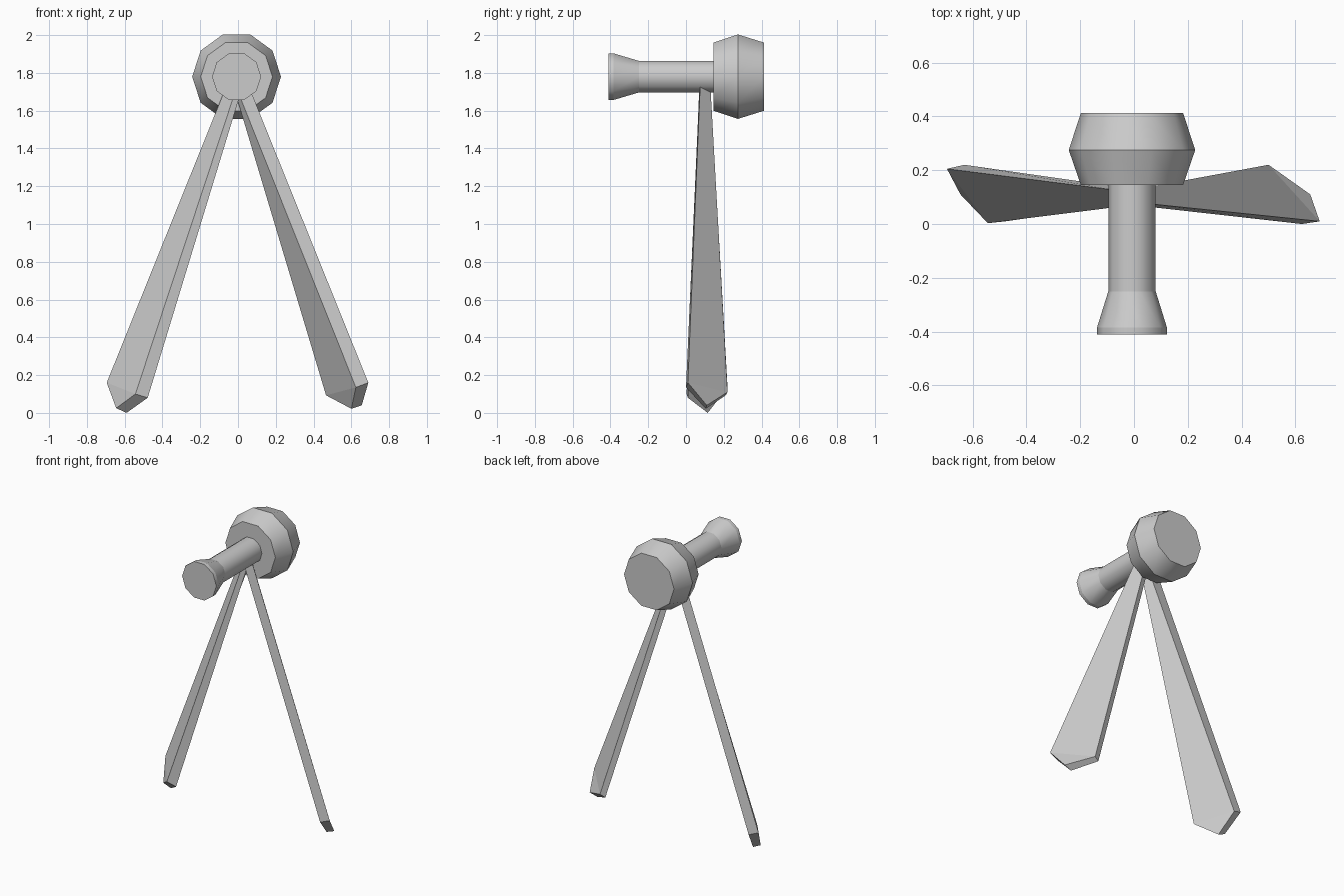
import bpy, bmesh, math

if "Cube" in bpy.data.objects:
    bpy.data.objects.remove(bpy.data.objects["Cube"])

grey = bpy.data.materials.new("light_grey")
grey.diffuse_color = (0.6, 0.6, 0.6, 1)
grey.use_nodes = True
grey.node_tree.nodes["Principled BSDF"].inputs["Base Color"].default_value = grey.diffuse_color


def finish(name, bm):
    bmesh.ops.recalc_face_normals(bm, faces=bm.faces)
    mesh = bpy.data.meshes.new(name)
    bm.to_mesh(mesh)
    bm.free()
    mesh.materials.append(grey)
    obj = bpy.data.objects.new(name, mesh)
    bpy.context.collection.objects.link(obj)
    return obj


def turned(name, profile, sides=10, cx=-0.0075, cz=1.78):
    """Closed solid of (y, radius) rings turned about the y axis, smooth around, crisp at rings."""
    bm = bmesh.new()
    rings = []
    for y, r in profile:
        rings.append([bm.verts.new((cx + r * math.cos(math.tau * i / sides), y,
                                    cz + r * math.sin(math.tau * i / sides)))
                      for i in range(sides)])
    for a, b in zip(rings, rings[1:]):
        for i in range(sides):
            j = (i + 1) % sides
            bm.faces.new((a[i], a[j], b[j], b[i])).smooth = True
    bm.faces.new(rings[0])
    bm.faces.new(rings[-1])
    for ring in rings:
        for i in range(sides):
            bm.edges.get((ring[i], ring[(i + 1) % sides])).smooth = False
    return finish(name, bm)


def leg(name, outer, inner):
    """Twisted blade: each side lists wide corner, tip, narrow corner, two top corners."""
    bm = bmesh.new()
    o = [bm.verts.new(p) for p in outer]
    n = [bm.verts.new(p) for p in inner]
    for s in (o, n):
        bm.faces.new((s[0], s[1], s[2]))
        bm.faces.new((s[0], s[2], s[3], s[4]))
    for i in range(5):
        j = (i + 1) % 5
        bm.faces.new((o[i], o[j], n[j], n[i]))
    return finish(name, bm)


# Eyepiece, tube and head
turned("tube_and_head", [(-0.41, 0.13), (-0.385, 0.13), (-0.25, 0.088), (0.145, 0.088),
                         (0.145, 0.19), (0.275, 0.235), (0.412, 0.19)])

# Splayed legs, twisted opposite ways
leg("right_leg",
    [(0.69, 0.01, 0.16), (0.655, 0.11, 0.04), (0.5, 0.22, 0.11),
     (0.015, 0.13, 1.715), (0.057, 0.075, 1.73)],
    [(0.624, 0.0, 0.135), (0.6, 0.105, 0.022), (0.466, 0.21, 0.093),
     (-0.013, 0.12, 1.69), (0.0, 0.07, 1.70)])
leg("left_leg",
    [(-0.695, 0.205, 0.16), (-0.645, 0.11, 0.025), (-0.543, 0.003, 0.10),
     (-0.01, 0.07, 1.715), (-0.062, 0.125, 1.73)],
    [(-0.63, 0.22, 0.135), (-0.59, 0.115, 0.0), (-0.478, 0.01, 0.08),
     (0.013, 0.08, 1.69), (0.0, 0.13, 1.70)])
